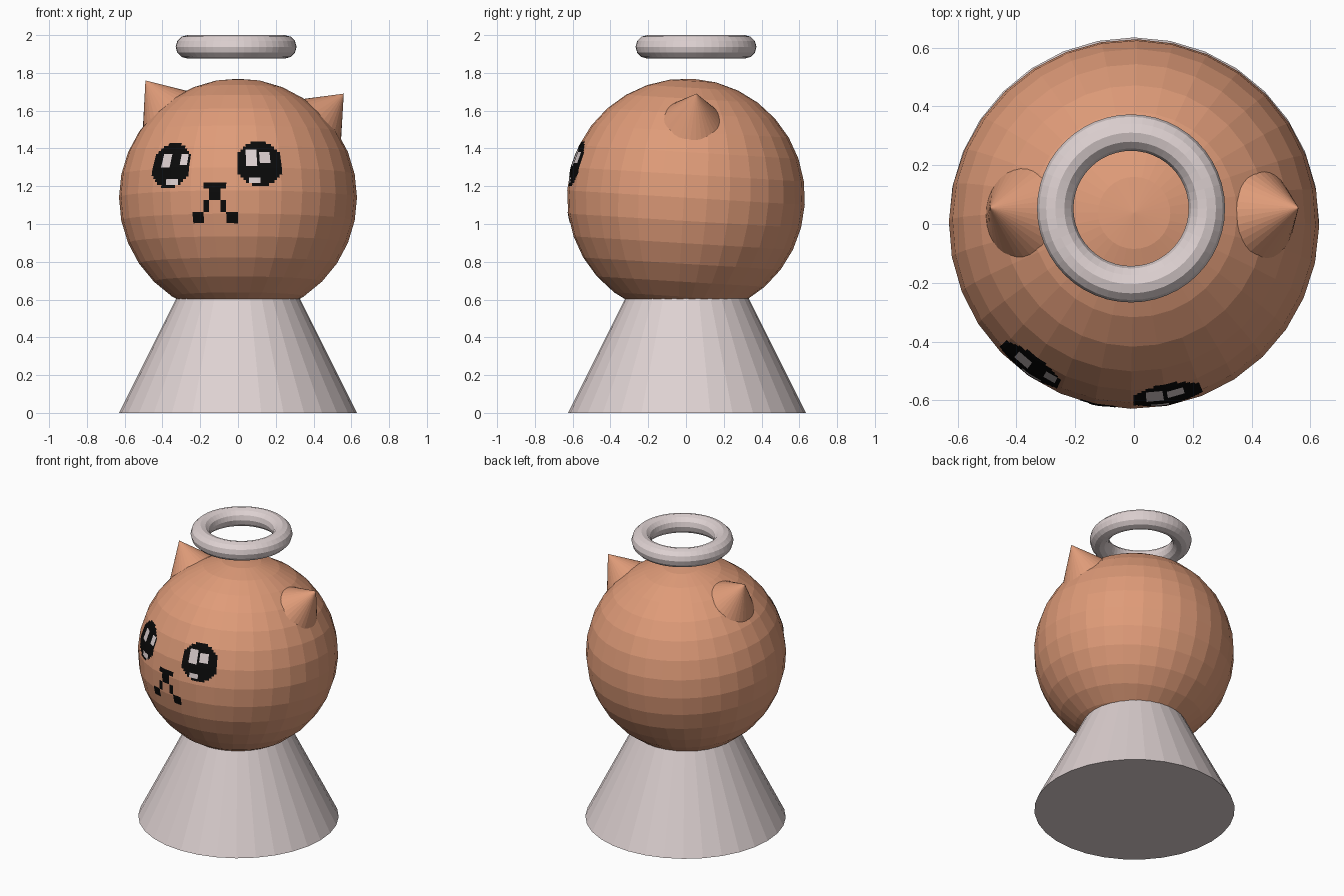
import bpy, bmesh, math
from mathutils import Vector, Matrix
from mathutils.bvhtree import BVHTree

if "Cube" in bpy.data.objects:
    bpy.data.objects.remove(bpy.data.objects["Cube"])


def material(name, rgb):
    m = bpy.data.materials.new(name)
    m.diffuse_color = (*rgb, 1)
    m.use_nodes = True
    m.node_tree.nodes["Principled BSDF"].inputs["Base Color"].default_value = m.diffuse_color
    return m


ORANGE = material("soft orange", (0.74, 0.33, 0.19))
PALE = material("pale pinkish grey", (0.73, 0.64, 0.64))
BLACK = material("black", (0.003, 0.003, 0.003))


def finish(name, mat):
    ob = bpy.context.object
    ob.name = name
    ob.data.materials.append(mat)
    return ob


# Robe and head
bpy.ops.mesh.primitive_cone_add(vertices=32, radius1=0.63, radius2=0, depth=1.26,
                                location=(0, 0.005, 0.63))
finish("robe", PALE)

R, CENTRE = 0.63, Vector((0, 0, 1.14))
bpy.ops.mesh.primitive_uv_sphere_add(segments=32, ring_count=16, radius=R, location=CENTRE,
                                     rotation=(math.radians(-3.5), 0, math.radians(-1)))
head = finish("head", ORANGE)

# Ears: cones given by tip and outward axis
for name, tip, axis in (("left_ear", (-0.49, 0.055, 1.76), (-0.59, 0.08, 0.80)),
                        ("right_ear", (0.56, 0.055, 1.69), (0.68, 0.10, 0.73))):
    axis = Vector(axis).normalized()
    depth = 0.25
    bpy.ops.mesh.primitive_cone_add(vertices=32, radius1=0.205, radius2=0, depth=depth,
                                    location=Vector(tip) - axis * depth / 2,
                                    rotation=axis.to_track_quat('Z', 'Y').to_euler())
    finish(name, ORANGE)

# Halo
bpy.ops.mesh.primitive_torus_add(major_segments=48, minor_segments=12, major_radius=0.258,
                                 minor_radius=0.062, location=(-0.01, 0.053, 1.938))
finish("halo", PALE)

# Face: small square cells laid on the head, coloured by rule
bpy.context.view_layer.update()
hb = bmesh.new()
hb.from_mesh(head.data)
hb.transform(head.matrix_world)
tree = BVHTree.FromBMesh(hb)
hb.free()


def on_head(lon, lat):
    a, b = math.radians(lon), math.radians(lat)
    d = Vector((math.cos(b) * math.sin(a), -math.cos(b) * math.cos(a), math.sin(b)))
    hit = tree.ray_cast(CENTRE + d * 2, -d)[0]
    return hit + d * 0.003


def cells(name, left, top, cols, rows, rule):
    """rule(col, row) gives 0 black, 1 pale or None for nothing."""
    step = 360 / 256
    bm = bmesh.new()
    grid = {}

    def vert(c, r):
        if (c, r) not in grid:
            grid[c, r] = bm.verts.new(on_head(left + c * step, top - r * step))
        return grid[c, r]

    for r in range(rows):
        for c in range(cols):
            k = rule(c, r)
            if k is not None:
                f = bm.faces.new((vert(c, r + 1), vert(c + 1, r + 1), vert(c + 1, r), vert(c, r)))
                f.material_index = k
    me = bpy.data.meshes.new(name)
    bm.to_mesh(me)
    bm.free()
    me.materials.append(BLACK)
    me.materials.append(PALE)
    bpy.context.collection.objects.link(bpy.data.objects.new(name, me))


def inside(c, r, boxes):
    return any(c0 <= c < c1 and r0 <= r < r1 for c0, c1, r0, r1 in boxes)


def eye_rule(glints):
    def rule(c, r):
        if ((c - 7.5) / 8.3) ** 2 + ((r - 7.5) / 8.2) ** 2 > 1:
            return None
        return 1 if inside(c, r, glints) else 0
    return rule


cells("right_eye", -0.2, 28.1, 16, 16,
      eye_rule([(3, 7, 3, 9), (8, 12, 4, 8), (4, 8, 13, 15)]))
cells("left_eye", -47.6, 27.2, 17, 16,
      eye_rule([(4, 8, 4, 9), (12, 15, 4, 8), (7, 12, 13, 15)]))

# Nose and mouth: bar, stem, two legs and two feet
mouth = [(4, 12, 0, 2), (6, 10, 2, 6), (4, 6, 6, 10), (10, 12, 6, 10),
         (0, 4, 10, 14), (12, 16, 10, 14)]
cells("nose_and_mouth", -22.6, 7.2, 16, 14, lambda c, r: 0 if inside(c, r, mouth) else None)
